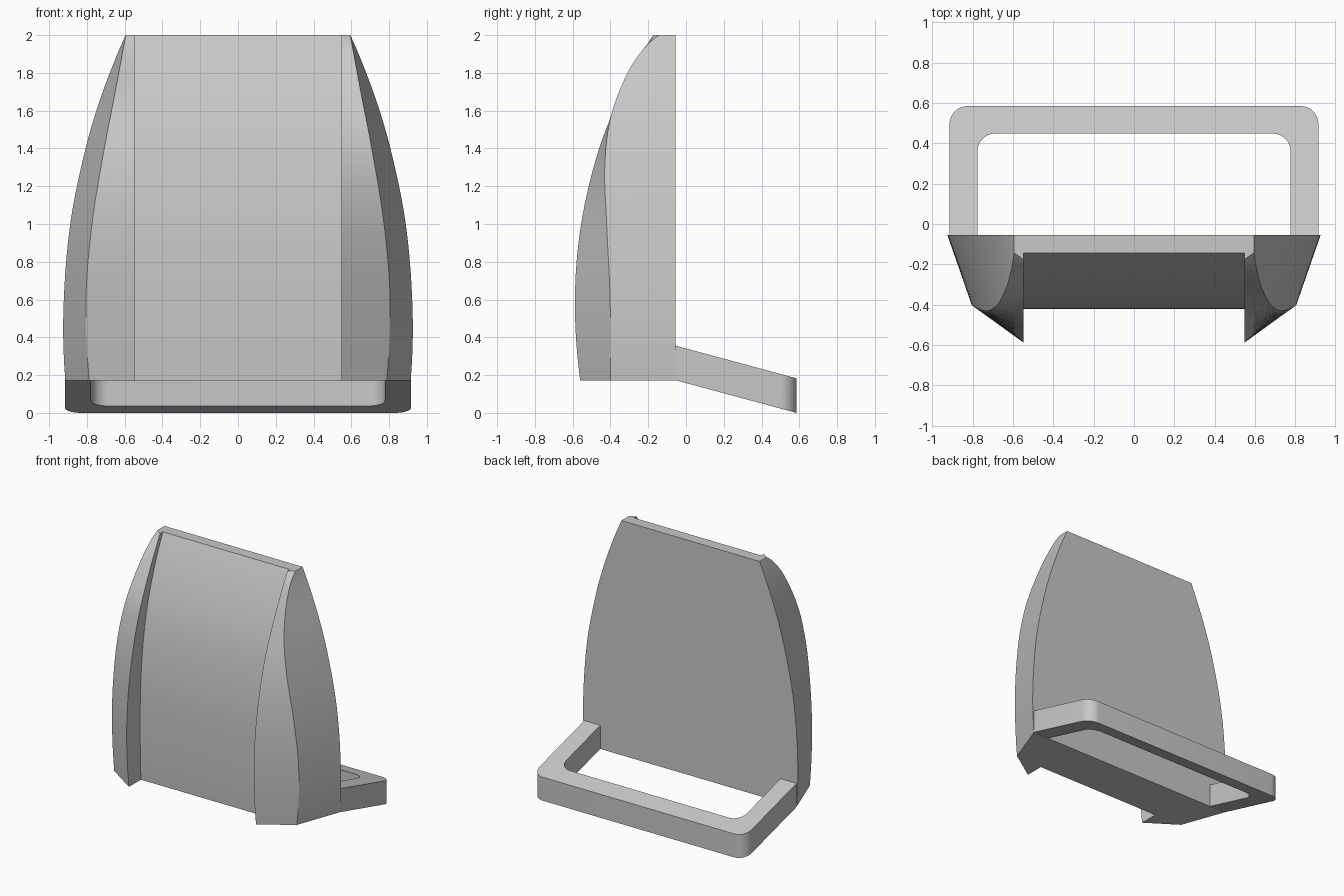
import bpy
from math import sin, cos, pi, radians

cube = bpy.data.objects.get("Cube")
if cube:
    bpy.data.objects.remove(cube, do_unlink=True)

grey = bpy.data.materials.new("plain grey")
grey.use_nodes = True
grey.diffuse_color = (0.58, 0.58, 0.58, 1)
grey.node_tree.nodes["Principled BSDF"].inputs["Base Color"].default_value = (0.58, 0.58, 0.58, 1)

BACK = -0.055      # plane of the flat back
INNER = 0.548      # inner side of the wings
BASE = 0.172       # underside of the shell
LEVELS = 48


def curve(points, z):
    """Smooth value at height z through (z, value) points."""
    n = len(points)

    def secant(a, b):
        return (points[b][1] - points[a][1]) / (points[b][0] - points[a][0])

    def slope(i):
        if i == 0:
            return 2 * secant(0, 1) - secant(0, 2)
        if i == n - 1:
            return 2 * secant(n - 2, n - 1) - secant(n - 3, n - 1)
        return secant(i - 1, i + 1)

    i = max(k for k in range(n - 1) if points[k][0] <= z + 1e-6)
    (z0, v0), (z1, v1) = points[i], points[i + 1]
    h = z1 - z0
    t = (z - z0) / h
    return ((2*t**3 - 3*t**2 + 1) * v0 + (t**3 - 2*t**2 + t) * h * slope(i)
            + (3*t**2 - 2*t**3) * v1 + (t**3 - t**2) * h * slope(i + 1))


def loft(name, rings):
    """Skin a list of equally long closed rings and cap both ends."""
    n = len(rings[0])
    verts = [p for ring in rings for p in ring]
    faces = [(r*n + i, r*n + (i + 1) % n, (r + 1)*n + (i + 1) % n, (r + 1)*n + i)
             for r in range(len(rings) - 1) for i in range(n)]
    faces += [tuple(reversed(range(n))), tuple(range(len(verts) - n, len(verts)))]
    mesh = bpy.data.meshes.new(name)
    mesh.from_pydata(verts, [], faces)
    mesh.materials.append(grey)
    obj = bpy.data.objects.new(name, mesh)
    bpy.context.collection.objects.link(obj)
    bpy.ops.object.select_all(action='DESELECT')
    obj.select_set(True)
    bpy.context.view_layer.objects.active = obj
    bpy.ops.object.mode_set(mode='EDIT')
    bpy.ops.mesh.select_all(action='SELECT')
    bpy.ops.mesh.normals_make_consistent(inside=False)
    bpy.ops.object.mode_set(mode='OBJECT')
    bpy.ops.object.shade_smooth_by_angle(angle=radians(22))


# Winged back shell: outline curves by height
width = [(BASE, 0.914), (0.55, 0.924), (1.0, 0.888), (1.4, 0.807), (1.7, 0.716), (2, 0.595)]
ridge_x = [(BASE, 0.787), (0.6, 0.805), (1.0, 0.773), (1.4, 0.708), (1.7, 0.65), (2, 0.595)]
ridge_y = [(BASE, -0.40), (0.6, -0.402), (1.0, -0.42), (1.3, -0.43), (1.56, -0.40),
           (1.8, -0.31), (1.94, -0.215), (2, -0.143)]
wing_y = [(BASE, -0.56), (0.6, -0.588), (1.0, -0.555), (1.4, -0.46), (1.7, -0.335), (2, -0.175)]
panel_y = [(BASE, -0.412), (0.6, -0.422), (1.0, -0.41), (1.4, -0.356), (1.7, -0.27), (2, -0.143)]

rings = []
for k in range(LEVELS + 1):
    z = BASE + (2 - BASE) * k / LEVELS
    half = [(curve(width, z), BACK), (curve(ridge_x, z), curve(ridge_y, z)),
            (INNER, curve(wing_y, z)), (INNER, curve(panel_y, z))]
    rings.append([(x, y, z) for x, y in half] + [(-x, y, z) for x, y in reversed(half)])
loft("winged_shell", rings)


# Sloping rear loop: U-shaped plan sheared downwards to the back
def arm_path(hw, far, radius):
    path = [(hw, BACK)]
    for side, start in ((1, 0), (-1, pi / 2)):
        for i in range(9):
            a = start + pi / 2 * i / 8
            path.append((side * (hw - radius) + radius * cos(a), far - radius + radius * sin(a)))
    return path + [(-hw, BACK)]


def on_slope(x, y, lift):
    return (x, y, 0.173 * (0.585 - y) / 0.64 + lift)


outer = arm_path(0.915, 0.585, 0.09)
inner = arm_path(0.777, 0.449, 0.09)
loft("rear_loop", [[on_slope(*o, 0), on_slope(*i, 0), on_slope(*i, 0.183), on_slope(*o, 0.183)]
                   for o, i in zip(outer, inner)])
